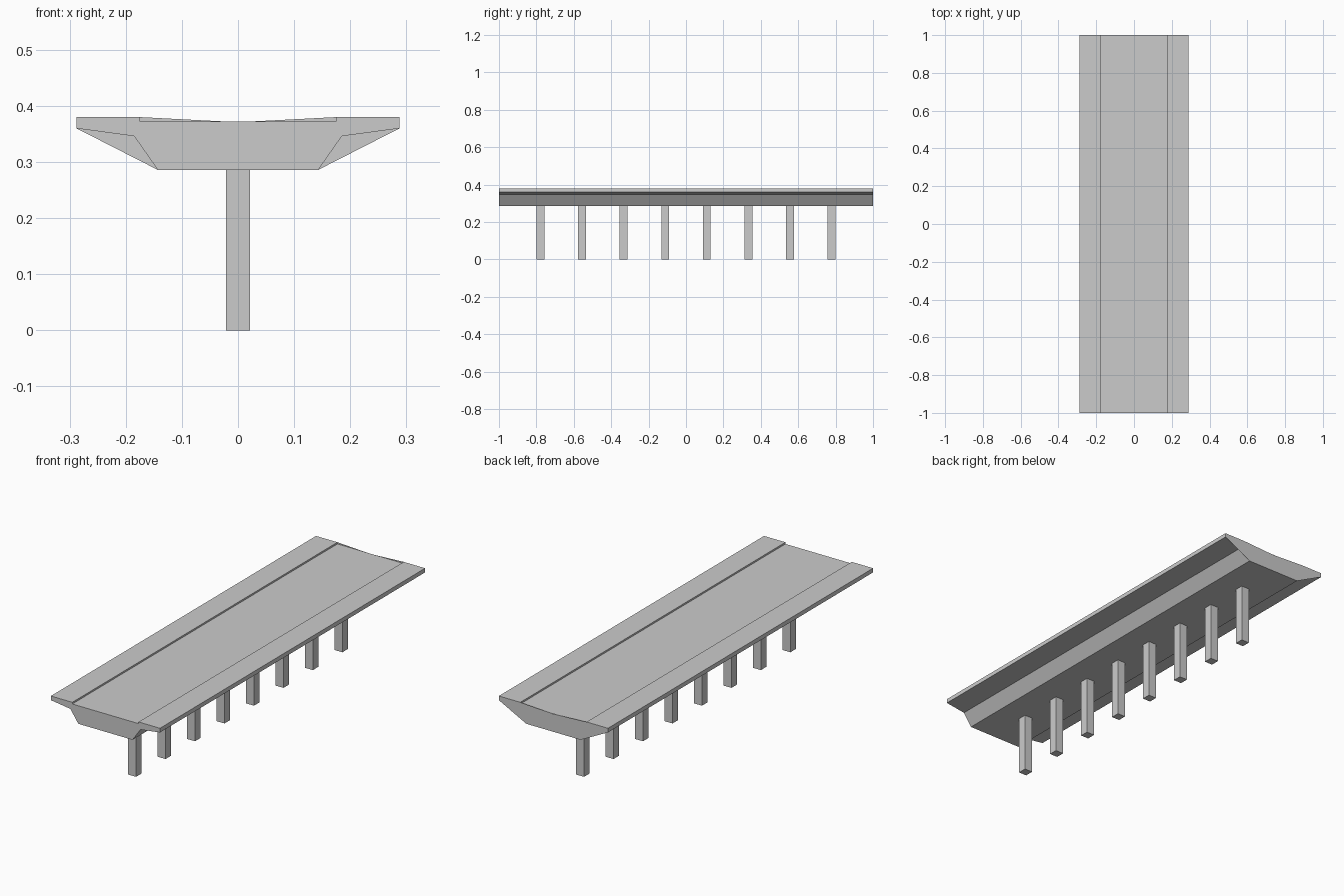
import bpy
import bmesh

if "Cube" in bpy.data.objects:
    bpy.data.objects.remove(bpy.data.objects["Cube"])

HALF_LEN = 1.0
SOFFIT = 0.286


def mirrored(right_half):
    """Close a right-half outline (listed bottom to top) across x = 0."""
    left = [(-x, z) for x, z in reversed(right_half) if x > 0]
    return right_half + left


def finish(name, bm):
    mesh = bpy.data.meshes.new(name)
    bm.to_mesh(mesh)
    bm.free()
    obj = bpy.data.objects.new(name, mesh)
    bpy.context.collection.objects.link(obj)
    return obj


def outline_face(bm, outline, y):
    return bm.faces.new([bm.verts.new((x, y, z)) for x, z in outline])


# Bridge deck: box girder with side cantilevers and raised walkways
deck_half = [(0.143, SOFFIT), (0.185, 0.346), (0.288, 0.36),
             (0.288, 0.38), (0.175, 0.38), (0.175, 0.372)]
bm = bmesh.new()
front = outline_face(bm, mirrored(deck_half), -HALF_LEN)
ext = bmesh.ops.extrude_face_region(bm, geom=[front], use_keep_orig=True)
moved = [e for e in ext["geom"] if isinstance(e, bmesh.types.BMVert)]
bmesh.ops.translate(bm, verts=moved, vec=(0, 2 * HALF_LEN, 0))
bmesh.ops.recalc_face_normals(bm, faces=bm.faces)
# the rear end is closed by the wider end plate instead
rear = [f for f in bm.faces if all(v.co.y > 0.99 for v in f.verts)]
bmesh.ops.delete(bm, geom=rear, context='FACES_ONLY')
finish("bridge_deck", bm)

# Rear end plate: straight flanks and a shallow V along the top
plate_half = [(0.143, SOFFIT), (0.288, 0.36), (0.288, 0.38),
              (0.175, 0.38), (0.0, 0.371)]
bm = bmesh.new()
plate = outline_face(bm, mirrored(plate_half), HALF_LEN)
plate.normal_update()
if plate.normal.y < 0:
    plate.normal_flip()
finish("rear_end_plate", bm)

# Row of square piers down the centre line
PIERS = 8
for i in range(PIERS):
    y = -0.778 + i * 2 * 0.778 / (PIERS - 1)
    bpy.ops.mesh.primitive_cube_add(size=1, location=(0, y, SOFFIT / 2))
    pier = bpy.context.object
    pier.name = f"pier_{i + 1}"
    pier.scale = (0.042, 0.042, SOFFIT)
